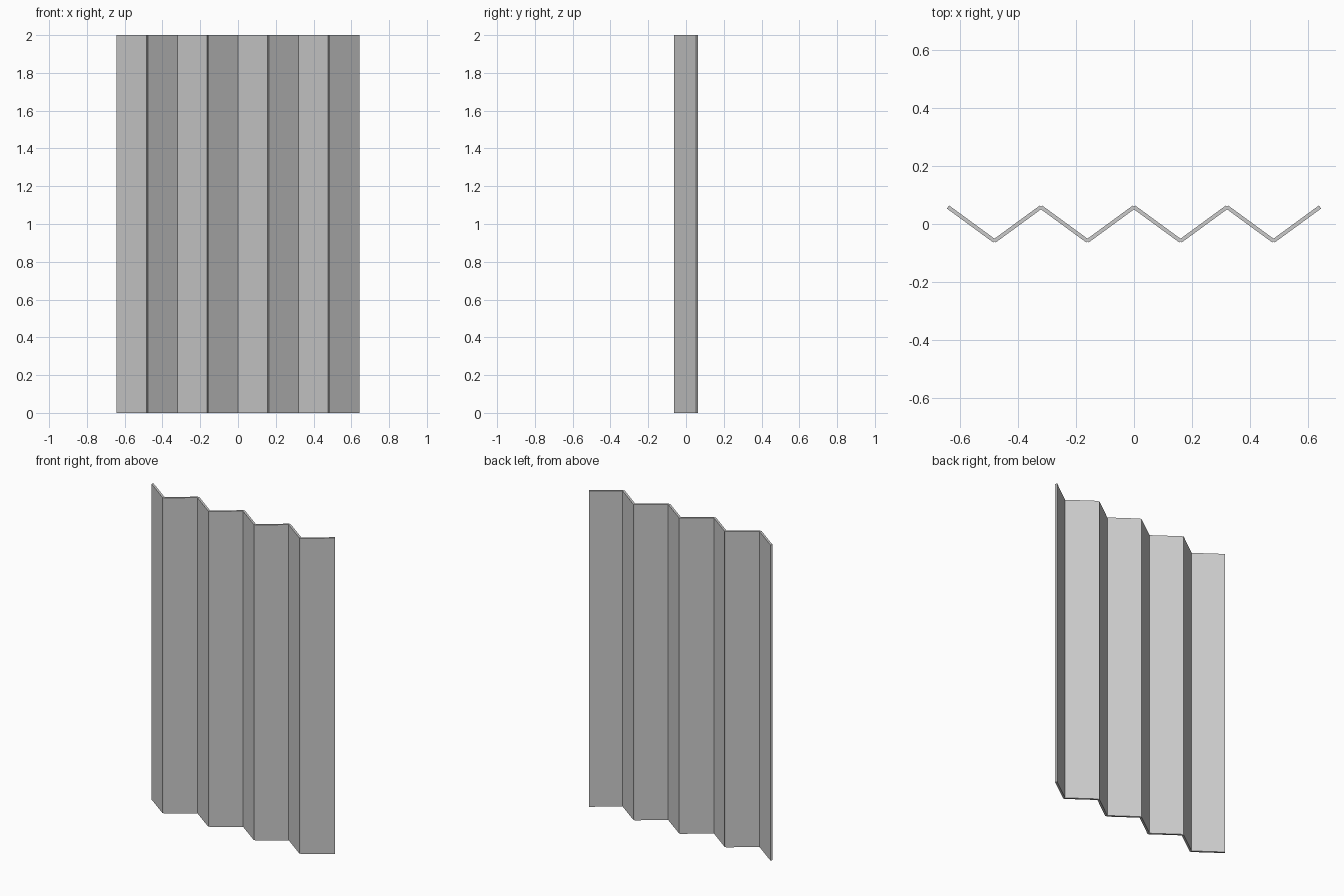
import bpy, math

if "Cube" in bpy.data.objects:
    bpy.data.objects.remove(bpy.data.objects["Cube"])

STEP, DEPTH = 0.16, 0.117      # run of one panel in x, swing in y
THICK, HEIGHT, COUNT = 0.013, 2.0, 8
LENGTH = math.hypot(STEP, DEPTH)
ANGLE = math.atan2(DEPTH, STEP)

# Flat panels hinged in a zigzag, first one running towards the front
for i in range(COUNT):
    x = (i - (COUNT - 1) / 2) * STEP
    bpy.ops.mesh.primitive_cube_add(size=1, location=(x, 0, HEIGHT / 2),
                                    rotation=(0, 0, ANGLE if i % 2 else -ANGLE))
    panel = bpy.context.object
    panel.name = f"screen_panel_{i + 1}"
    panel.scale = (LENGTH, THICK, HEIGHT)
    bpy.ops.object.transform_apply(location=False, rotation=False, scale=True)
